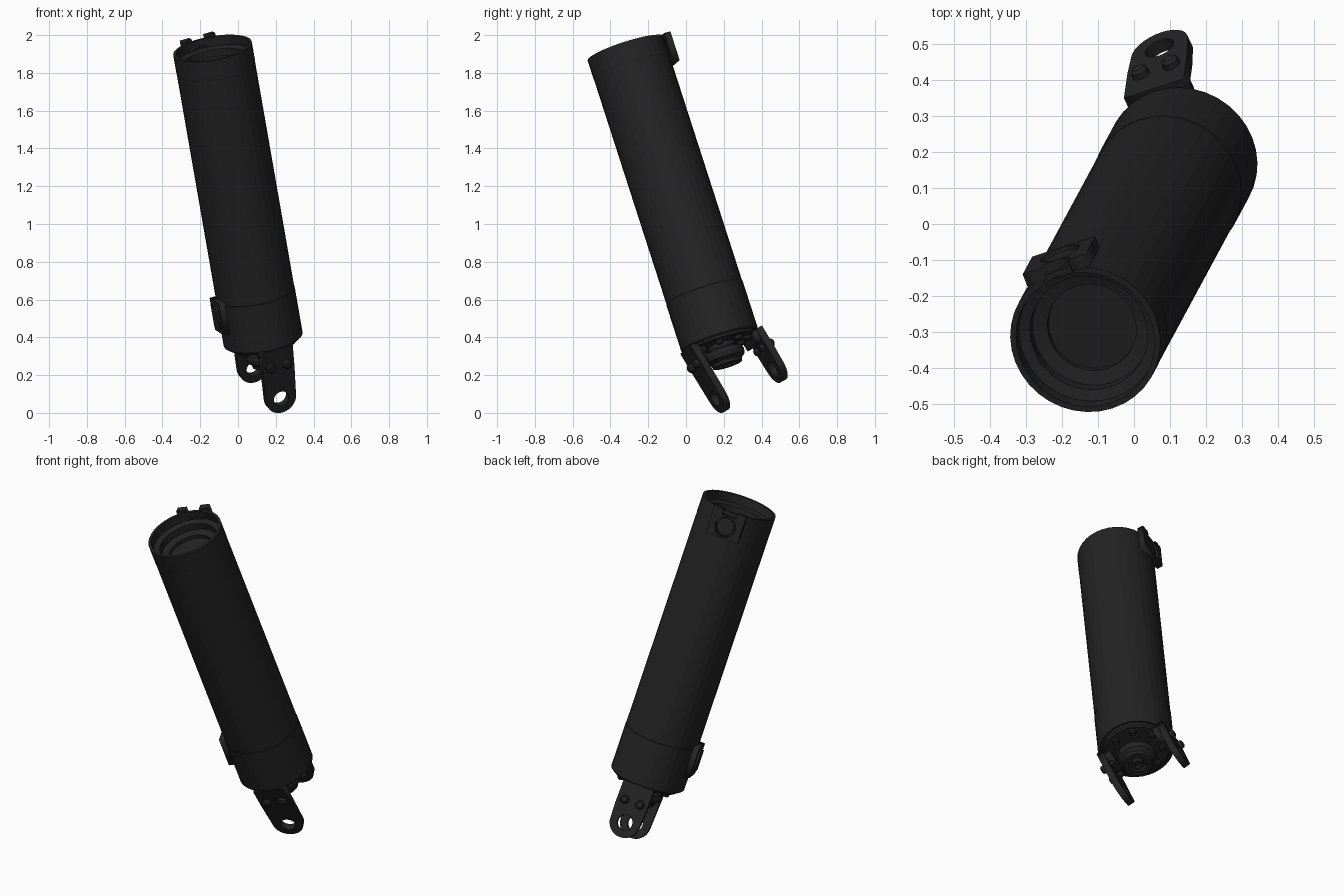
import bpy, bmesh, math
from mathutils import Matrix, Vector

if "Cube" in bpy.data.objects:
    bpy.data.objects.remove(bpy.data.objects["Cube"])

# Tilted local frame: X across the lugs, Y along the pin, Z up the tube
W = Vector((-0.27, -0.50, 1.55)).normalized()
S = Vector((0.92, 0.30, 0.257))
S = (S - W * S.dot(W)).normalized()
P = W.cross(S)
FRAME = Matrix.Translation((0.135, 0.18, 0.38)) @ Matrix((S, P, W)).transposed().to_4x4()
L = 1.651
R = 0.21

mat = bpy.data.materials.new("black_paint")
mat.diffuse_color = (0.017, 0.017, 0.017, 1)
mat.use_nodes = True
mat.node_tree.nodes["Principled BSDF"].inputs["Base Color"].default_value = mat.diffuse_color


def finish(name, bm, local=Matrix()):
    bmesh.ops.recalc_face_normals(bm, faces=bm.faces)
    me = bpy.data.meshes.new(name)
    bm.to_mesh(me)
    bm.free()
    me.materials.append(mat)
    ob = bpy.data.objects.new(name, me)
    bpy.context.collection.objects.link(ob)
    ob.matrix_world = FRAME @ local
    return ob


def lathe(name, profile, local=Matrix(), sides=36):
    """Spin an (r, z) profile about local Z; r = 0 closes at the axis."""
    bm = bmesh.new()
    vs = [bm.verts.new((r, 0, z)) for r, z in profile]
    edges = [bm.edges.new(e) for e in zip(vs, vs[1:])]
    bmesh.ops.spin(bm, geom=vs + edges, cent=(0, 0, 0), axis=(0, 0, 1),
                   angle=2 * math.pi, steps=sides)
    bmesh.ops.remove_doubles(bm, verts=bm.verts, dist=1e-5)
    return finish(name, bm, local)


def plate(name, outline, thick, local, hole=None):
    """Extrude an XY outline by thick (centred); hole = (x, y, r)."""
    cu = bpy.data.curves.new(name, 'CURVE')
    cu.dimensions, cu.fill_mode, cu.extrude = '2D', 'BOTH', thick / 2
    loops = [outline]
    if hole:
        x, y, r = hole
        loops.append([(x + r * math.cos(a * math.tau / 24),
                       y + r * math.sin(a * math.tau / 24)) for a in range(24)])
    for pts in loops:
        sp = cu.splines.new('POLY')
        sp.points.add(len(pts) - 1)
        for q, (x, y) in zip(sp.points, pts):
            q.co = (x, y, 0, 1)
        sp.use_cyclic_u = True
    tmp = bpy.data.objects.new(name, cu)
    bm = bmesh.new()
    bm.from_mesh(tmp.to_mesh())
    bpy.data.objects.remove(tmp)
    bmesh.ops.remove_doubles(bm, verts=bm.verts, dist=1e-5)
    return finish(name, bm, local)


def rect(x0, x1, y0, y1):
    return [(x0, y0), (x1, y0), (x1, y1), (x0, y1)]


def T(x, y, z):
    return Matrix.Translation((x, y, z))


def rot(deg, axis):
    return Matrix.Rotation(math.radians(deg), 4, axis)


# Main tube with open, stepped mouth
lathe("tube", [(0, 0.01), (0.20, 0.01), (0.20, 0), (R, 0.01), (R, L),
               (0.195, L), (0.195, L - 0.05), (0.165, L - 0.06), (0.165, L - 0.10),
               (0.125, L - 0.11), (0.125, L - 0.13), (0, L - 0.13)])
# Thin seam bands round the foot and mouth
lathe("foot_band", [(R, 0.008), (R + 0.002, 0.012), (R + 0.002, 0.27), (R, 0.272)])
lathe("mouth_band", [(R, L - 0.11), (R + 0.001, L - 0.108), (R + 0.001, L), (R, L)])

# Base plate and stepped hub under the tube
lathe("base_plate", [(0, 0.02), (0.185, 0.02), (0.185, -0.01), (0.175, -0.018), (0, -0.018)])
lathe("hub", [(0.07, 0), (0.075, -0.04), (0.105, -0.055), (0.11, -0.075), (0.105, -0.10),
              (0.085, -0.115), (0.08, -0.135), (0.05, -0.135), (0.05, -0.11),
              (0.032, -0.11), (0.032, -0.14), (0.02, -0.14), (0.02, -0.12), (0, -0.12)])

# Bolt heads round the base plate
BOLT = [(0, 0.022), (0.014, 0.022), (0.02, 0.014), (0.02, -0.01), (0, -0.01)]
for i in range(8):
    a = math.tau * (i + 0.5) / 8
    lathe("base_bolt", BOLT, T(0.145 * math.cos(a), 0.145 * math.sin(a), -0.018) @ rot(180, 'X'), 12)

# Two tilted lugs with pin holes, spacer and bolts
TILT = 14
for name, py, pz, top, bolt, side in (("long_lug", -0.11, -0.289, 0.305, 0.205, -1),
                                      ("short_lug", 0.254, -0.208, 0.22, 0.12, 1)):
    # lug frame: X across, Y up the lug, Z along the pin away from the other lug
    base = T(0, py, pz) @ rot(TILT, 'X') @ rot(90, 'X')
    out = [(0.085 * math.cos(a), 0.085 * math.sin(a))
           for a in (math.pi * (1 + i / 14) for i in range(15))]
    out += [(0.09, bolt - 0.03), (0.09, top), (-0.09, top), (-0.09, bolt - 0.03)]
    plate(name, out, 0.038, base, (0, 0, 0.043))
    flip = Matrix() if side < 0 else rot(180, 'Y')
    for x in (-0.046, 0.046):
        lathe("lug_bolt", [(0, 0.024), (0.016, 0.024), (0.024, 0.016), (0.026, -0.01), (0, -0.01)],
              base @ flip @ T(x, bolt, 0.02), 14)
        lathe("lug_nut", BOLT, base @ flip @ T(x, bolt, -0.02) @ rot(180, 'X'), 6)
    # foot joining the lug to the base plate
    plate("lug_foot", rect(-0.085, 0.085, top - 0.07, top), 0.05, base @ flip @ T(0, 0, -0.03))

# Mouth latch: forked plate with ring, facing +Y
latch = T(0, 0.217, L) @ rot(90, 'X')
plate("mouth_latch", [(-0.095, -0.15), (0.095, -0.15), (0.095, 0.012), (0.04, 0.012),
                      (0.04, -0.02), (-0.04, -0.02), (-0.04, 0.012), (-0.095, 0.012)],
      0.036, latch, (0, -0.085, 0.058))
lathe("latch_button", [(0.05, -0.03), (0.05, 0.012), (0.042, 0.016), (0, 0.016)],
      T(0, 0.212, L - 0.085) @ rot(-90, 'X'), 24)

# Side catch near the foot, facing -X
catch = T(-0.21, 0, 0.2) @ rot(-90, 'Y') @ rot(90, 'Z')
plate("side_catch", rect(-0.07, 0.07, -0.09, 0.09), 0.044, catch)
plate("side_catch_slide", rect(-0.04, 0.04, -0.06, 0.06), 0.03, catch @ T(0, 0, 0.018))
